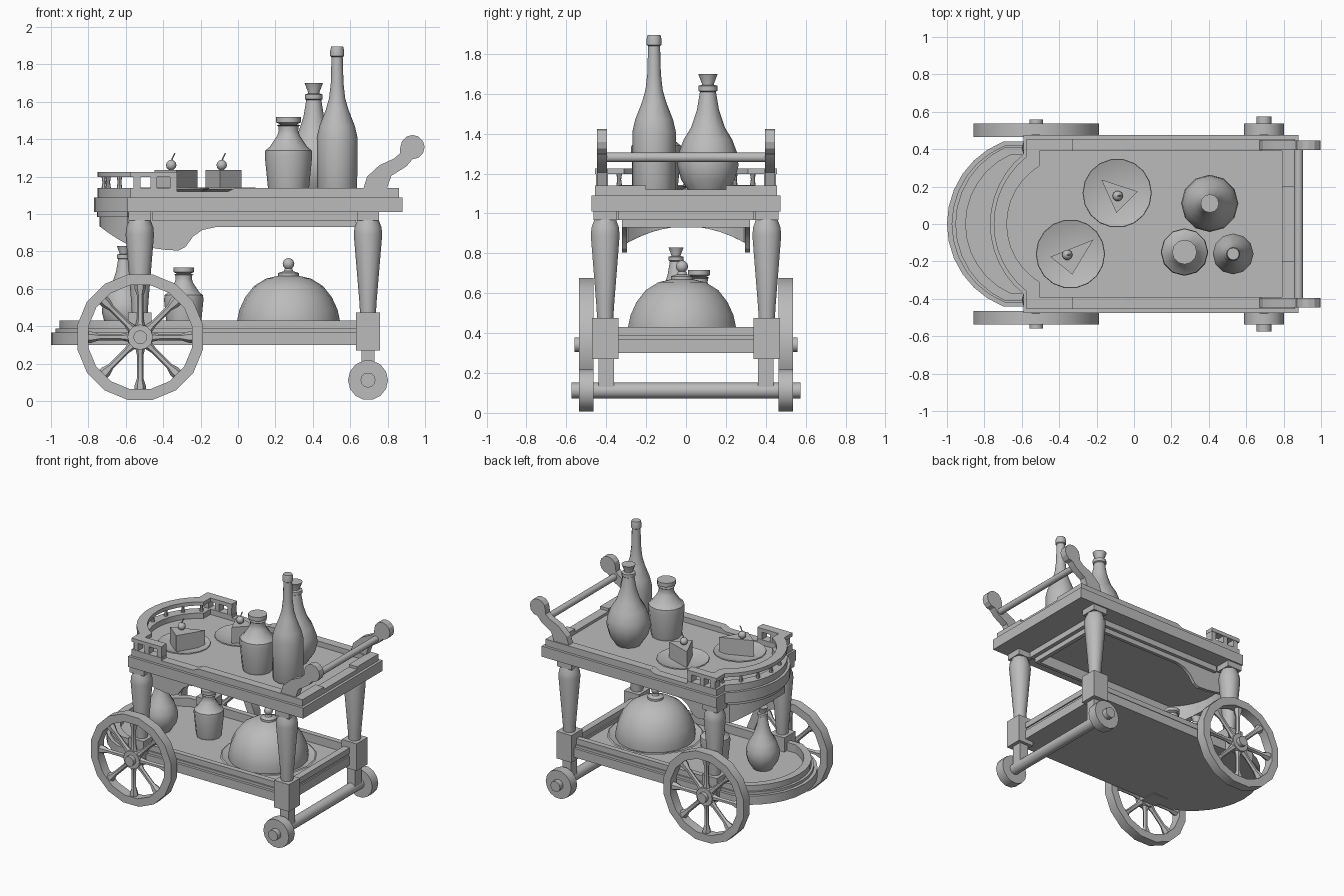
import bpy, bmesh
from math import sin, cos, asin, pi, radians
from mathutils import Matrix, Vector

if "Cube" in bpy.data.objects:
    bpy.data.objects.remove(bpy.data.objects["Cube"])

grey = bpy.data.materials.new("plain grey")
grey.use_nodes = True
grey.diffuse_color = (0.5, 0.5, 0.5, 1)
grey.node_tree.nodes["Principled BSDF"].inputs["Base Color"].default_value = (0.5, 0.5, 0.5, 1)


def finish(name, bm, matrix=Matrix(), smooth=0):
    """Turn a bmesh into an object, keeping edges above the smooth angle sharp."""
    bmesh.ops.remove_doubles(bm, verts=bm.verts, dist=0.0005)
    bmesh.ops.recalc_face_normals(bm, faces=bm.faces)
    for e in bm.edges:
        e.smooth = e.calc_face_angle(pi) < radians(smooth)
    for f in bm.faces:
        f.smooth = smooth > 0
    me = bpy.data.meshes.new(name)
    bm.to_mesh(me)
    bm.free()
    me.materials.append(grey)
    ob = bpy.data.objects.new(name, me)
    ob.matrix_world = matrix
    bpy.context.collection.objects.link(ob)
    return ob


def box(name, x, y, z):
    bm = bmesh.new()
    size = Matrix.Diagonal((x[1] - x[0], y[1] - y[0], z[1] - z[0], 1))
    mid = Matrix.Translation((sum(x) / 2, sum(y) / 2, sum(z) / 2))
    bmesh.ops.create_cube(bm, size=1, matrix=mid @ size)
    return finish(name, bm)


def prism(name, pts, lo, hi, axis="z"):
    """Extrude a flat outline along z, or along y for an x-z outline."""
    bm = bmesh.new()
    def put(p, h):
        return bm.verts.new((p[0], p[1], h) if axis == "z" else (p[0], h, p[1]))
    a, b = [put(p, lo) for p in pts], [put(p, hi) for p in pts]
    bm.faces.new(a)
    bm.faces.new(b)
    for i in range(len(pts)):
        j = i - 1
        bm.faces.new((a[j], a[i], b[i], b[j]))
    return finish(name, bm, smooth=25)


def wall(name, outer, inner, z0, z1, closed=False):
    """Wall between two matching outlines; z0 may be a function of the point."""
    bm = bmesh.new()
    low = z0 if callable(z0) else lambda p: z0
    rows = [[bm.verts.new((*p, z)) for p, z in
             ((o, low(o)), (o, z1), (i, z1), (i, low(i)))] for o, i in zip(outer, inner)]
    for k in range(0 if closed else 1, len(rows)):
        a, b = rows[k - 1], rows[k]
        for m in range(4):
            bm.faces.new((a[m - 1], a[m], b[m], b[m - 1]))
    if not closed:
        bm.faces.new(rows[0])
        bm.faces.new(rows[-1])
    return finish(name, bm, smooth=25)


def lathe(name, profile, loc, n=12, axis="z", closed=False, scale=1, matrix=None, smooth=40):
    """Revolve (radius, height) points around z or y."""
    bm = bmesh.new()
    rings = [[bm.verts.new((r * cos(2 * pi * k / n), r * sin(2 * pi * k / n), h))
              for k in range(n)] for r, h in profile]
    pairs = list(zip(rings, rings[1:])) + ([(rings[-1], rings[0])] if closed else [])
    for a, b in pairs:
        for k in range(n):
            bm.faces.new((a[k - 1], a[k], b[k], b[k - 1]))
    if not closed:
        bm.faces.new(rings[0])
        bm.faces.new(rings[-1])
    turn = matrix or (Matrix.Rotation(-pi / 2, 4, "X") if axis == "y" else Matrix())
    return finish(name, bm, Matrix.Translation(loc) @ turn @ Matrix.Scale(scale, 4), smooth)


def ball(r, z, n=6):
    return [(max(r * sin(pi * k / n), 0.002), z - r * cos(pi * k / n)) for k in range(n + 1)]


def bow(x0, half, apex, n=12):
    """Arc from (x0, half) round the apex to (x0, -half)."""
    s = x0 - apex
    r = (half * half + s * s) / (2 * s)
    a = asin(half / r)
    return [(apex + r - r * cos(t), r * sin(t)) for t in (a - 2 * a * k / n for k in range(n + 1))]


def plan(x0, x1, w, half, apex):
    return [(x1, -w), (x1, w), (x0, w)] + bow(x0, half, apex) + [(x0, -w)]


# Lower shelf with a raised rim
prism("shelf_base", [(0.70, -0.44), (0.70, 0.44)] + bow(-0.70, 0.44, -1.0), 0.30, 0.367)
def shelf_line(x1, w, x0, apex):
    return [(x1, -w), (x1, w)] + bow(x0, w, apex)
wall("shelf_bead", shelf_line(0.69, 0.42, -0.69, -0.975), shelf_line(0.64, 0.37, -0.66, -0.90), 0.367, 0.387, True)
wall("shelf_rim", shelf_line(0.70, 0.41, -0.69, -0.955), shelf_line(0.65, 0.37, -0.66, -0.90), 0.387, 0.43, True)

# Table top, tray rim and raised rim sections
prism("table_top", plan(-0.59, 0.88, 0.475, 0.375, -0.77), 1.01, 1.09)
prism("tray_floor", plan(-0.54, 0.82, 0.42, 0.33, -0.71), 1.08, 1.10)
wall("tray_rim", plan(-0.575, 0.86, 0.455, 0.36, -0.75),
     plan(-0.505, 0.79, 0.39, 0.31, -0.68), 1.085, 1.12, True)


def gallery_line(end, x0, w, half, apex):
    return [(end, w), (x0, w)] + bow(x0, half, apex) + [(x0, -w), (end, -w)]


gal_out = gallery_line(-0.325, -0.575, 0.455, 0.36, -0.75)
gal_in = gallery_line(-0.325, -0.505, 0.39, 0.31, -0.68)
wall("gallery_base", gal_out, gal_in, 1.115, 1.14)
wall("gallery_rail", gal_out, gal_in, 1.197, 1.225)
middle = [((a[0] + b[0]) / 2, (a[1] + b[1]) / 2) for a, b in zip(gal_out, gal_in)]
for x, y in middle[2:-2:2]:
    lathe("gallery_baluster", [(0.016, 1.13), (0.01, 1.17), (0.016, 1.21)], (x, y, 0), 8)

for s in (1, -1):
    for x in (-0.345, -0.45, -0.54):
        box("gallery_post", (x - 0.018, x + 0.018), (s * 0.422 - 0.03, s * 0.422 + 0.03), (1.13, 1.21))
    wall("raised_rim", [(-0.015, s * 0.455), (0.86, s * 0.455), (0.86, s * 0.2)],
         [(-0.015, s * 0.39), (0.79, s * 0.39), (0.79, s * 0.2)], 1.115, 1.14)
    prism("rim_ramp", [(-0.06, 1.118), (-0.014, 1.118), (-0.014, 1.14)],
          s * 0.39, s * 0.455, "y")

# Aprons under the table top
side = [(0.62, 1.01), (0.62, 0.93), (-0.12, 0.93), (-0.19, 0.915), (-0.24, 0.88), (-0.28, 0.825),
        (-0.32, 0.805), (-0.40, 0.81), (-0.59, 0.84), (-0.59, 1.01)]
for s in (1, -1):
    prism("side_apron", side, s * 0.295, s * 0.32, "y")
    box("side_ledge", (-0.46, 0.63), sorted((s * 0.31, s * 0.345)), (0.967, 1.012))
box("end_apron", (0.60, 0.63), (-0.32, 0.32), (0.93, 1.012))
box("end_ledge", (0.62, 0.66), (-0.34, 0.34), (0.967, 1.012))
wall("bow_valance", bow(-0.59, 0.32, -0.74), bow(-0.57, 0.29, -0.70),
     lambda p: 0.935 - 0.95 * p[1] ** 2, 1.015)
wall("bow_ledge", bow(-0.59, 0.345, -0.755), bow(-0.57, 0.30, -0.70), 0.985, 1.012)

# Legs, posts, handles and wheels
leg = [(0.042, 0.46), (0.046, 0.53), (0.076, 0.89), (0.072, 0.93), (0.055, 0.975)]
rim = [(0.342, -0.036), (0.342, 0.036), (0.283, 0.036), (0.283, -0.036)]
spoke = [(0.028, 0.05), (0.017, 0.1), (0.017, 0.22), (0.03, 0.26), (0.03, 0.295)]
scroll = [(0.933 + 0.065 * cos(radians(a)), 1.358 + 0.065 * sin(radians(a))) for a in range(-90, 181, 30)]
scroll += [(0.865, 1.325), (0.837, 1.298), (0.757, 1.262), (0.69, 1.20), (0.67, 1.135),
           (0.795, 1.135), (0.82, 1.205), (0.90, 1.255)]
wx, wz = -0.523, 0.342
for s in (1, -1):
    for x in (-0.525, 0.695):
        lathe("leg", leg, (x, s * 0.405, 0), 10)
        box("leg_cap", (x - 0.06, x + 0.06), (s * 0.405 - 0.06, s * 0.405 + 0.06), (0.967, 1.012))
        low = 0.27 if x > 0 else 0.295
        box("leg_post", (x - 0.063, x + 0.063), (s * 0.405 - 0.066, s * 0.405 + 0.066), (low, 0.475))
    box("caster_stem", (0.66, 0.73), (s * 0.40 - 0.038, s * 0.40 + 0.038), (0.12, 0.28))
    lathe("caster_wheel", [(0.107, -0.036), (0.107, 0.036)], (0.695, s * 0.5, 0.112), 14, "y")
    prism("handle_scroll", scroll, s * 0.395, s * 0.447, "y")
    # Spoked wheel
    lathe("wheel_rim", rim, (wx, s * 0.5, wz), 16, "y", closed=True, matrix=Matrix.Rotation(-pi / 2, 4, "X") @ Matrix.Rotation(pi / 16, 4, "Z"))
    lathe("wheel_hub", [(0.068, -0.03), (0.068, 0.03)], (wx, s * 0.5, wz), 12, "y")
    lathe("wheel_axle", [(0.037, -0.075), (0.037, 0.06)] if s > 0 else [(0.037, -0.06), (0.037, 0.075)],
          (wx, s * 0.5, wz), 12, "y")
    for k in range(8):
        lathe("wheel_spoke", spoke, (wx, s * 0.5, wz), 6, matrix=Matrix.Rotation(k * pi / 4, 4, "Y"))
lathe("caster_axle", [(0.04, -0.575), (0.04, 0.575)], (0.695, 0, 0.112), 12, "y")
lathe("handle_bar", [(0.024, -0.42), (0.024, 0.42)], (0.88, 0, 1.281), 12, "y")

# Bottles, flasks and jars (heights measured from their base)
bottle = [(0.10, 0), (0.107, 0.015), (0.109, 0.31), (0.095, 0.37), (0.06, 0.46), (0.043, 0.52),
          (0.034, 0.60), (0.030, 0.74), (0.037, 0.745), (0.037, 0.775), (0.032, 0.795)]
flask = [(0.088, 0), (0.135, 0.07), (0.153, 0.14), (0.148, 0.20), (0.122, 0.27), (0.085, 0.33),
         (0.055, 0.42), (0.04, 0.51), (0.048, 0.515), (0.048, 0.54), (0.03, 0.545), (0.03, 0.55), (0.049, 0.60)]
jar = [(0.103, 0), (0.108, 0.02), (0.127, 0.21), (0.124, 0.24), (0.10, 0.26), (0.06, 0.32),
       (0.052, 0.345), (0.055, 0.37), (0.062, 0.375), (0.045, 0.38), (0.066, 0.39), (0.066, 0.42)]
lathe("tall_bottle", bottle, (0.53, -0.16, 1.10), 12)
lathe("flask", flask, (0.405, 0.11, 1.10), 12)
lathe("jar", jar, (0.27, -0.15, 1.10), 12)
lathe("shelf_flask", flask, (-0.61, -0.05, 0.367), 12, scale=0.77)
lathe("shelf_jar", jar, (-0.29, 0.065, 0.367), 12, scale=0.83)

# Covered serving dish
lathe("serving_tray", [(0.27, 0.367), (0.335, 0.395), (0.325, 0.40), (0.27, 0.38)], (0.27, -0.02, 0), 16)
dome = [(0.275, 0.38), (0.275, 0.43), (0.262, 0.49), (0.232, 0.555), (0.185, 0.615), (0.12, 0.655),
        (0.055, 0.67), (0.055, 0.685), (0.025, 0.695), (0.02, 0.71)]
lathe("dish_dome", dome, (0.27, -0.02, 0), 18)
lathe("dome_knob", ball(0.031, 0.734), (0.27, -0.02, 0), 12)

# Cake slices on plates, each with a cherry
plate = [(0.09, 1.10), (0.185, 1.135), (0.182, 1.142), (0.10, 1.115), (0.002, 1.115)]
slices = [((-0.34, -0.16), [(-0.447, -0.175), (-0.217, -0.083), (-0.33, -0.27)], (-0.357, -0.165)),
          ((-0.09, 0.165), [(-0.174, 0.237), (0.02, 0.174), (-0.095, 0.06)], (-0.087, 0.15))]
for centre, corners, top in slices:
    lathe("plate", plate, (*centre, 0), 18)
    prism("cake_slice", corners, 1.114, 1.237)
    lathe("cherry", ball(0.028, 1.262), (*top, 0), 10)
    lathe("cherry_stem", [(0.004, 0), (0.004, 0.045)], (*top, 1.285), 5,
          matrix=Matrix.Rotation(radians(25), 4, "Y"))
